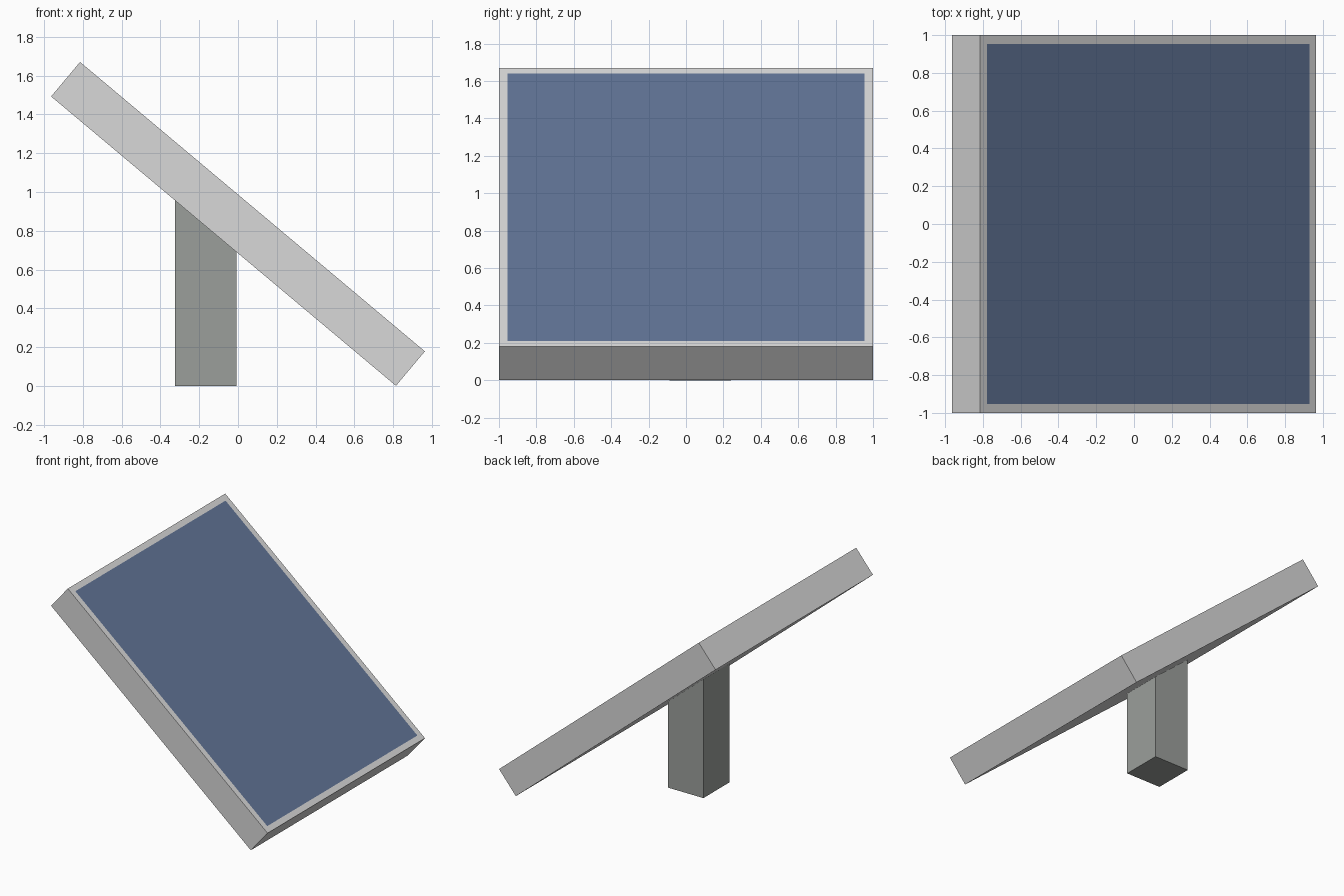
import bpy, bmesh, math
from mathutils import Matrix, Vector

if "Cube" in bpy.data.objects:
    bpy.data.objects.remove(bpy.data.objects["Cube"])

TILT = math.radians(40)
LENGTH, WIDTH, THICK = 2.32, 2.0, 0.232
CENTRE = Vector((0, 0, 0.836))
RIM = 0.046


def material(name, rgb):
    mat = bpy.data.materials.new(name)
    mat.diffuse_color = (*rgb, 1)
    mat.use_nodes = True
    mat.node_tree.nodes["Principled BSDF"].inputs["Base Color"].default_value = mat.diffuse_color
    return mat


def box(size, centre):
    bm = bmesh.new()
    bmesh.ops.create_cube(bm, size=1)
    bmesh.ops.scale(bm, vec=size, verts=bm.verts)
    bmesh.ops.translate(bm, vec=centre, verts=bm.verts)
    return bm


def finish(bm, name, *mats):
    mesh = bpy.data.meshes.new(name)
    bmesh.ops.recalc_face_normals(bm, faces=bm.faces)
    bm.to_mesh(mesh)
    bm.free()
    for mat in mats:
        mesh.materials.append(mat)
    obj = bpy.data.objects.new(name, mesh)
    bpy.context.collection.objects.link(obj)


light_grey = material("light grey", (0.69, 0.69, 0.69))
cell_blue = material("slate blue", (0.119, 0.174, 0.305))
post_grey = material("post grey", (0.33, 0.345, 0.33))

# Tilted panel: grey frame with the blue collector inset in its upper face
bm = box((LENGTH, WIDTH, THICK), (0, 0, 0))
bm.normal_update()
top = max(bm.faces, key=lambda f: f.normal.z)
bmesh.ops.inset_region(bm, faces=[top], thickness=RIM, use_even_offset=True)
top.material_index = 1
bm.transform(Matrix.Translation(CENTRE) @ Matrix.Rotation(TILT, 4, 'Y'))
finish(bm, "solar_panel", light_grey, cell_blue)

# Square post, its top cut to follow the panel's underside
bm = box((0.315, 0.33, 1), (-0.166, 0.076, 0.5))
for v in bm.verts:
    if v.co.z > 0.5:
        v.co.z = CENTRE.z - THICK / 2 / math.cos(TILT) - v.co.x * math.tan(TILT) + 0.003
finish(bm, "support_post", post_grey)
